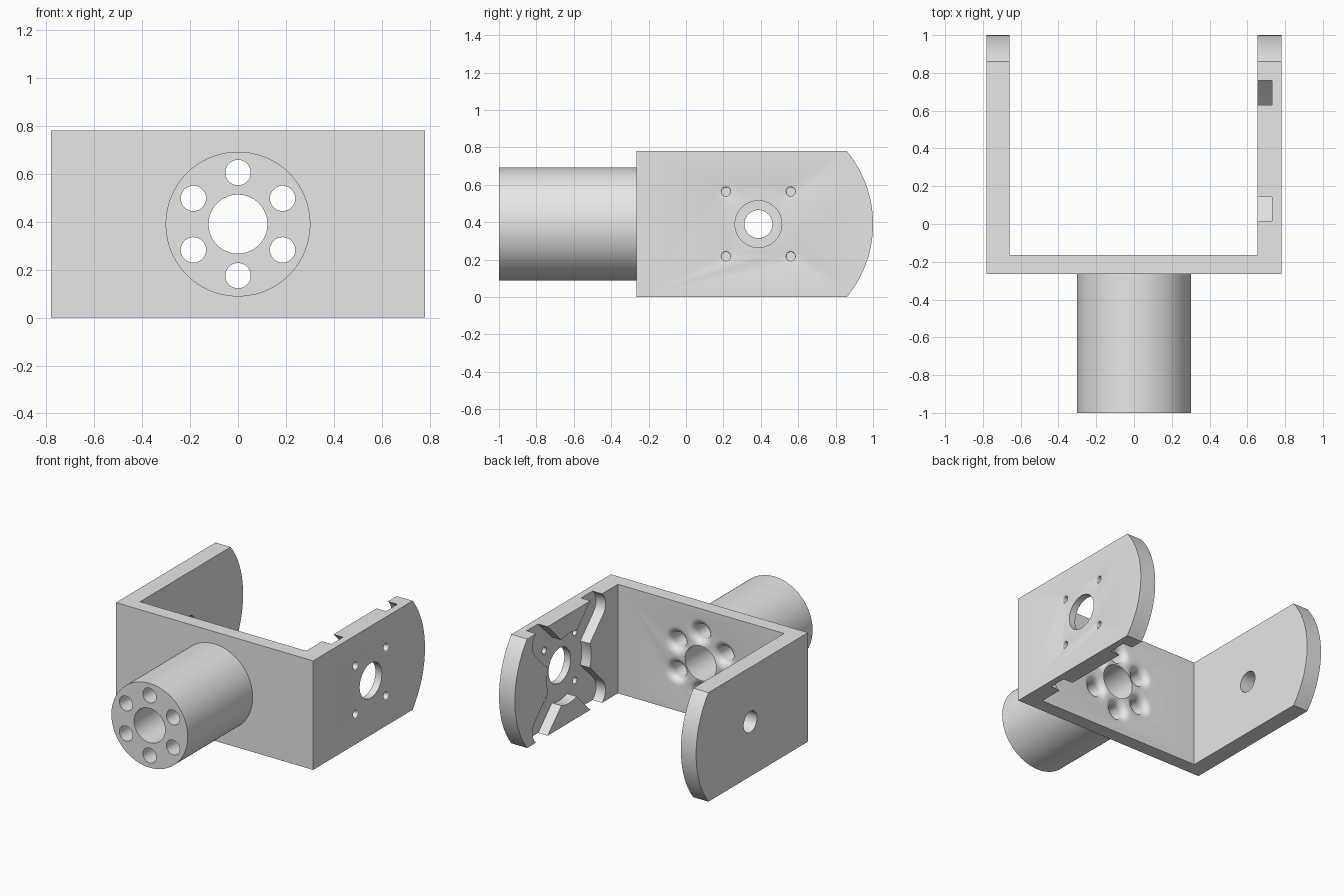
import bpy, bmesh
from math import sin, cos, pi, radians, asin
from mathutils import Matrix, Vector

if "Cube" in bpy.data.objects:
    bpy.data.objects.remove(bpy.data.objects["Cube"], do_unlink=True)

HALF_W, MID, PIVOT = 0.78, 0.39, 0.387
PLATE_FRONT, PLATE_BACK = -0.265, -0.165

grey = bpy.data.materials.new("plain grey")
grey.use_nodes = True
grey.diffuse_color = (0.8, 0.8, 0.8, 1)
grey.node_tree.nodes["Principled BSDF"].inputs["Base Color"].default_value = (0.8, 0.8, 0.8, 1)


def loft(name, rings):
    """Solid through a list of matching closed rings of points."""
    bm = bmesh.new()
    loops = [[bm.verts.new(p) for p in ring] for ring in rings]
    for a, b in zip(loops, loops[1:]):
        for i in range(len(a)):
            j = (i + 1) % len(a)
            bm.faces.new((a[i], a[j], b[j], b[i]))
    bm.faces.new(loops[0])
    bm.faces.new(loops[-1])
    bmesh.ops.recalc_face_normals(bm, faces=bm.faces)
    mesh = bpy.data.meshes.new(name)
    bm.to_mesh(mesh)
    bm.free()
    mesh.materials.append(grey)
    obj = bpy.data.objects.new(name, mesh)
    bpy.context.collection.objects.link(obj)
    return obj


def prism_x(name, outline, x0, x1):
    return loft(name, [[(x, y, z) for y, z in outline] for x in (x0, x1)])


def lathe(name, axis, a, b, profile, sides=48):
    """Turned solid along x or y; a, b are the other two centre coordinates."""
    def point(r, h, t):
        u, v = a + r * cos(t), b + r * sin(t)
        return (h, u, v) if axis == "x" else (u, h, v)
    return loft(name, [[point(r, h, 2 * pi * i / sides) for i in range(sides)]
                       for r, h in profile])


def arc(cy, cz, r, start, end, n):
    return [(cy + r * cos(start + (end - start) * i / n),
             cz + r * sin(start + (end - start) * i / n)) for i in range(n + 1)]


def flare(r, start, face, fillet, steps=6):
    """Hole profile that opens with a rounded lip at the given face."""
    s = 1 if face > start else -1
    lip = [(r + fillet * (1 - cos(k * pi / 2 / steps)),
            face - s * fillet * (1 - sin(k * pi / 2 / steps))) for k in range(steps + 1)]
    return [(r, start)] + lip + [(r + fillet, face + s * 0.02)]


def combine(target, tool, operation="DIFFERENCE"):
    mod = target.modifiers.new("bool", "BOOLEAN")
    mod.object, mod.operation, mod.solver = tool, operation, "EXACT"
    bpy.context.view_layer.objects.active = target
    bpy.ops.object.modifier_apply(modifier=mod.name)
    bpy.data.objects.remove(tool, do_unlink=True)


# U-shaped bracket with arms rounded about the pivot
end_r = 1 - PIVOT
sweep = asin(MID / end_r)
side = [(PLATE_FRONT, 2 * MID), (PLATE_FRONT, 0)] + arc(PIVOT, MID, end_r, -sweep, sweep, 32)
bracket = prism_x("u_bracket", side, -HALF_W, HALF_W)
gap = [(PLATE_BACK, -0.1), (1.1, -0.1), (1.1, 0.9), (PLATE_BACK, 0.9)]
combine(bracket, prism_x("gap", gap, -0.66, 0.655))

# Mounting barrel on the front plate
barrel = lathe("barrel", "y", 0, MID, [(0.302, -1), (0.302, -0.22)], 96)
combine(bracket, barrel, "UNION")

# Barrel bore and the ring of six holes with rounded lips behind
combine(bracket, lathe("bore", "y", 0, MID, [(0.123, -1.1), (0.123, 0)], 64))
for i in range(6):
    t = pi / 2 + i * pi / 3
    combine(bracket, lathe("bolt_hole", "y", 0.215 * cos(t), MID + 0.215 * sin(t),
                           flare(0.053, -1.1, PLATE_BACK, 0.05), 32))

# Four-armed recess with round tips inside the left arm
hub, half, reach = 0.25, 0.105, 0.435
spread = asin(half / hub)
horn = []
for i in range(4):
    d = pi / 4 + i * pi / 2
    tip = (PIVOT + reach * cos(d), MID + reach * sin(d))
    horn += arc(*tip, half, d - pi / 2, d + pi / 2, 20)
    horn += arc(PIVOT, MID, hub, d + spread, d + pi / 2 - spread, 8)
combine(bracket, prism_x("horn_recess", horn, 0.6, 0.73))

# Pivot holes and the four screw holes
combine(bracket, lathe("large_pivot", "x", PIVOT, MID, [(0.125, 0.6), (0.125, 0.9)], 64))
combine(bracket, lathe("small_pivot", "x", PIVOT, MID, [(0.075, -0.9), (0.075, -0.6)]))
for sy in (-1, 1):
    for sz in (-1, 1):
        combine(bracket, lathe("screw_hole", "x", PIVOT + sy * 0.173, MID + sz * 0.173,
                               flare(0.024, 0.6, HALF_W, 0.008, 4), 24))

# Smooth curved walls, crisp edges
bpy.ops.object.select_all(action="DESELECT")
bracket.select_set(True)
bpy.context.view_layer.objects.active = bracket
bpy.ops.object.shade_smooth_by_angle(angle=radians(30))
